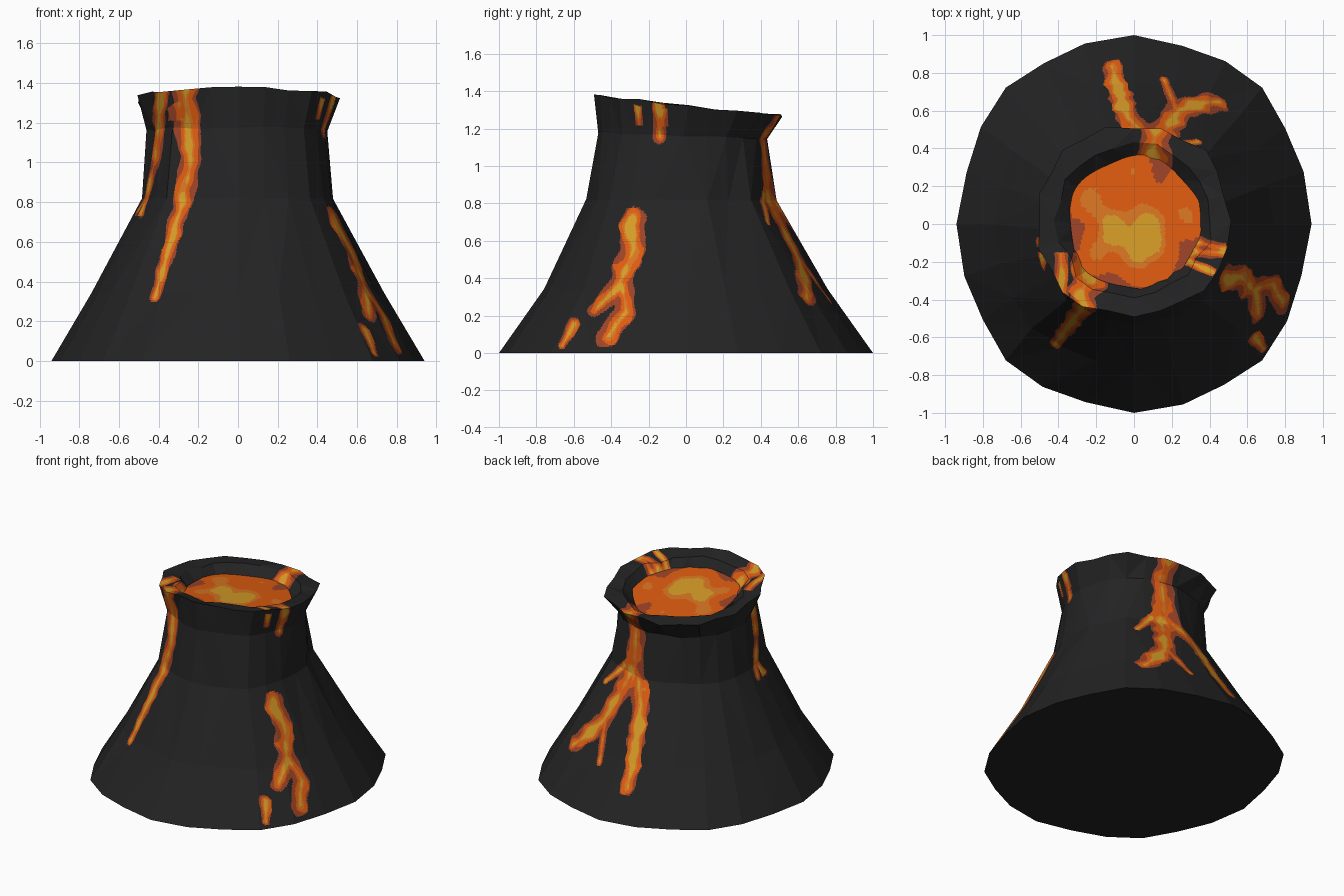
import bpy, bmesh, math, random
from mathutils import Vector, noise

if "Cube" in bpy.data.objects:
    bpy.data.objects.remove(bpy.data.objects["Cube"])

random.seed(4)

# ---- materials
COLOURS = [("black_rock", (0.017, 0.017, 0.018)), ("cooling_red", (0.33, 0.055, 0.02)),
           ("lava_orange", (0.72, 0.105, 0.005)), ("light_orange", (0.68, 0.18, 0.016)),
           ("lava_yellow", (0.67, 0.33, 0.02))]
MATS = []
for name, c in COLOURS:
    m = bpy.data.materials.new(name)
    m.diffuse_color = (*c, 1)
    m.use_nodes = True
    m.node_tree.nodes["Principled BSDF"].inputs["Base Color"].default_value = m.diffuse_color
    MATS.append(m)


def finish(bm, name):
    me = bpy.data.meshes.new(name)
    bm.to_mesh(me)
    bm.free()
    for m in MATS:
        me.materials.append(m)
    ob = bpy.data.objects.new(name, me)
    bpy.context.collection.objects.link(ob)


# ---- slightly boxy, uneven unit outline shared by every ring
SIDES = 24


def unit(i):
    a = 2 * math.pi * i / SIDES
    soft = lambda v: math.copysign(abs(v) ** .94, v)
    k = 1 - (.013 * (i % 3) if i % 6 else 0)
    return k * soft(math.cos(a)), k * soft(math.sin(a))


OUTLINE = [unit(i) for i in range(SIDES)]

# z, z tilt along y, x radius, y radius, y centre, jitter
RINGS = [(0, 0, .94, 1, 0, 0), (.34, 0, .745, .76, 0, .008), (.82, 0, .49, .51, -.03, .012),
         (1.16, -.04, .45, .445, -.015, .012), (1.325, -.106, .515, .51, .015, .02),
         (1.315, -.106, .41, .405, .02, .025), (1.22, -.106, .31, .32, 0, .015)]

# ---- lava streaks per view: half width at start and end, then the path on that grid
STREAKS = {
    "right": [(.07, .06, (-.28, .70), (-.28, .56), (-.36, .36)),
              (.06, .035, (-.35, .37), (-.49, .22)),
              (.05, .055, (-.34, .36), (-.32, .22), (-.43, .08)),
              (.035, .02, (-.60, .16), (-.66, .04)),
              (.033, .035, (-.15, 1.36), (-.14, 1.15))],
    "front": [(.065, .05, (-.27, 1.4), (-.24, .98), (-.28, .8)),
              (.045, .025, (-.28, .8), (-.42, .32)),
              (.038, .015, (-.385, 1.36), (-.42, 1), (-.49, .74))],
    "left": [(.04, .03, (-.2, 1), (-.1, .76))],
    "back": [(.085, .08, (.11, 1.3), (.1, .78)),
             (.07, .05, (.08, .86), (-.03, .68), (-.12, .2)),
             (.08, .05, (.12, .85), (.24, .5), (.45, .29)),
             (.035, .025, (.22, .5), (.16, .29)),
             (.03, .02, (.2, .84), (.34, .7))],
    "top": [(.08, .085, (-.2, -.24), (-.31, -.41)),
            (.035, .033, (.28, -.08), (.5, -.14)),
            (.025, .022, (.27, -.19), (.43, -.26)),
            (.07, .05, (.09, .32), (.1, .44))],
}


def project(p, axis):
    """Point in a view's grid, or None when it is on a hidden side."""
    if axis == "top":
        return (p.x, p.y) if p.z > 1.21 and p.xy.length < .5 else None
    side = {"right": p.x, "left": -p.x, "front": -p.y, "back": p.y}[axis]
    if side < .15:
        return None
    return (p.y if axis in ("right", "left") else p.x, p.z)


def streak_depth(p):
    """Best (1 - distance / half width) over all streaks, negative when outside."""
    best = -9
    for axis, group in STREAKS.items():
        q = project(p, axis)
        if q is None:
            continue
        for w0, w1, *path in group:
            n = len(path) - 1
            for i in range(n):
                (ax, ay), (bx, by) = path[i], path[i + 1]
                dx, dy = bx - ax, by - ay
                t = max(0, min(1, ((q[0] - ax) * dx + (q[1] - ay) * dy) / (dx * dx + dy * dy)))
                d = math.hypot(q[0] - ax - t * dx, q[1] - ay - t * dy)
                best = max(best, 1 - d / (w0 + (w1 - w0) * (i + t) / n))
    return best


# ---- cone with neck, flared rim and crater wall
bm = bmesh.new()
rows = []
for z, tilt, rx, ry, cy, jit in RINGS:
    row = []
    for ux, uy in OUTLINE:
        k = 1 + random.uniform(-jit, jit) / rx
        y = uy * ry * k + cy
        row.append(bm.verts.new((ux * rx * k, y, z + tilt * y + random.uniform(-jit, jit) * .4)))
    rows.append(row)
for a, b in zip(rows, rows[1:]):
    for i in range(SIDES):
        j = (i + 1) % SIDES
        bm.faces.new((a[i], a[j], b[j], b[i]))
bmesh.ops.triangulate(bm, faces=bm.faces[:])

# fine cuts near the streaks only, keeping each facet flat
for reach, cuts in ((None, 7), (-1.2, 3)):
    faces = [f for f in bm.faces
             if reach is None or streak_depth(f.calc_center_median()) > reach]
    edges = list({e for f in faces for e in f.edges})
    bmesh.ops.subdivide_edges(bm, edges=edges, cuts=cuts, use_grid_fill=True)
    bmesh.ops.triangulate(bm, faces=[f for f in bm.faces if len(f.verts) > 3])

# streak colours: red at the border, brighter inside
for f in bm.faces:
    p = f.calc_center_median()
    d = streak_depth(p) + .35 * noise.noise(p * 14)
    if d > 0:
        v = d + .75 * noise.noise(p * 8 + Vector((5, 2, 9)))
        f.material_index = 1 if v < .3 else 2 if v < .68 else 3 if v < .85 else 4
finish(bm, "volcano_cone")

# ---- flat underside
bm = bmesh.new()
bm.faces.new([bm.verts.new((x * .94, y, 0)) for x, y in reversed(OUTLINE)])
finish(bm, "underside")

# ---- molten pool, tilted like the rim
bm = bmesh.new()
R, S = 32, 84
pool = []
for r in range(R + 1):
    row = []
    for s in range(S):
        a = 2 * math.pi * s / S
        rad = r / R * (.352 + .012 * math.sin(5 * a + 1))
        x, y = rad * math.cos(a) + .005, rad * math.sin(a) + .005
        row.append(bm.verts.new((x, y, 1.262 - .106 * y)))
    pool.append(row)
for r in range(R):
    for s in range(S):
        t = (s + 1) % S
        f = bm.faces.new((pool[r][s], pool[r + 1][s], pool[r + 1][t], pool[r][t]))
        p = f.calc_center_median()
        v = noise.noise(p * 6 + Vector((1.3, 4.1, 0))) + .35 - 1.1 * (r / R) ** 3
        f.material_index = 1 if v < -.75 else 2 if v < .12 else 3 if v < .42 else 4
bmesh.ops.remove_doubles(bm, verts=bm.verts[:], dist=1e-5)
finish(bm, "lava_pool")
